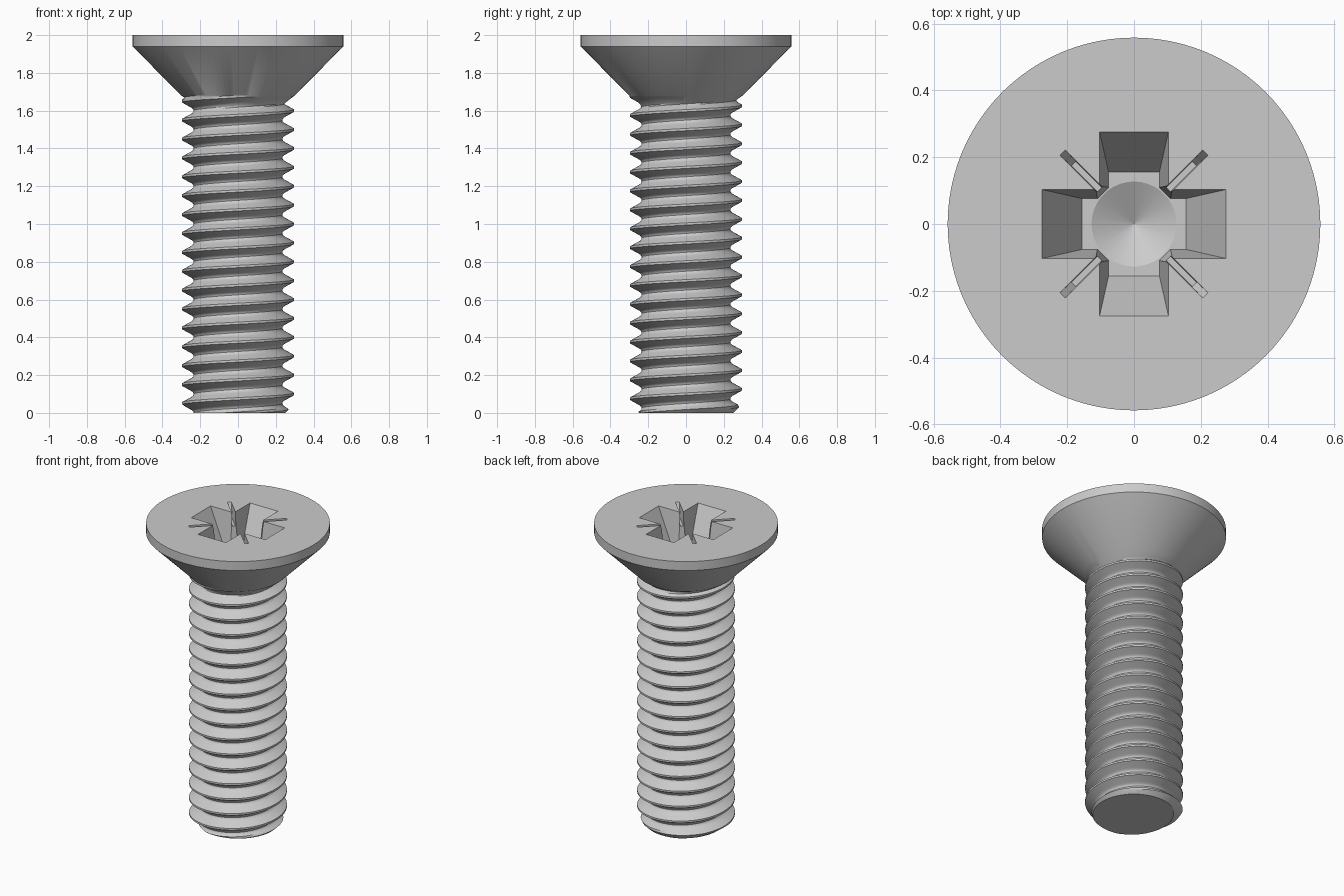
import bpy, bmesh, math
from mathutils import Matrix, Vector

if "Cube" in bpy.data.objects:
    bpy.data.objects.remove(bpy.data.objects["Cube"])

SEG, PITCH = 96, 0.1
NECK_Z, NECK_R, HEAD_R, RIM_Z, TOP = 1.68, 0.30, 0.558, 1.94, 2.0
FLOOR = 1.76
# one pitch of the thread profile: (height offset, radius)
PROFILE = [(-0.05, 0.235), (-0.043, 0.237), (-0.036, 0.243), (-0.03, 0.253), (-0.018, 0.275),
           (-0.006, 0.297), (0.006, 0.297), (0.018, 0.275), (0.03, 0.253), (0.036, 0.243), (0.043, 0.237)]


def limit_radius(r, z):
    """Chamfer the tip and flare the thread into the head."""
    r = min(r, 0.25 + z)
    t = max(0.0, min(1.0, (z - 1.615) / (NECK_Z - 1.615)))
    return max(r, 0.235 + (NECK_R - 0.235) * t ** 1.6) if z > 1.6 else r


def new_object(name, bm):
    bmesh.ops.recalc_face_normals(bm, faces=bm.faces)
    mesh = bpy.data.meshes.new(name)
    bm.to_mesh(mesh)
    bm.free()
    ob = bpy.data.objects.new(name, mesh)
    bpy.context.collection.objects.link(ob)
    return ob


# Threaded shaft: helical surface, trimmed flat at both ends
bm = bmesh.new()
cols = []
for i in range(-2 * SEG, 18 * SEG + 1):
    a = 2 * math.pi * i / SEG
    col = []
    for dz, r in PROFILE:
        z = PITCH * i / SEG + dz
        r = limit_radius(r, z)
        col.append(bm.verts.new((r * math.cos(a), r * math.sin(a), z)))
    cols.append(col)
P = len(PROFILE)
for i in range(len(cols) - 1 - SEG):
    for j in range(P):
        if j < P - 1:
            quad = (cols[i][j], cols[i + 1][j], cols[i + 1][j + 1], cols[i][j + 1])
        else:
            quad = (cols[i][j], cols[i + 1][j], cols[i + 1 + SEG][0], cols[i + SEG][0])
        bm.faces.new(quad)
for z, up in ((0, -1), (NECK_Z, 1)):
    bmesh.ops.bisect_plane(bm, geom=bm.verts[:] + bm.edges[:] + bm.faces[:], dist=1e-6,
                           plane_co=(0, 0, z), plane_no=(0, 0, up), clear_outer=True)
bmesh.ops.delete(bm, geom=[v for v in bm.verts if not v.link_faces], context='VERTS')
bmesh.ops.remove_doubles(bm, verts=bm.verts[:], dist=1e-4)

# Countersunk head: grown upward from the neck ring
ring = [e for e in bm.edges if e.is_boundary and e.verts[0].co.z > 1]


def set_ring(verts, r, z):
    for v in verts:
        d = Vector((v.co.x, v.co.y, 0)).normalized() * r
        v.co = (d.x, d.y, z)


set_ring({v for e in ring for v in e.verts}, NECK_R, NECK_Z)
for r, z in ((HEAD_R, RIM_Z), (HEAD_R, TOP)):
    geom = bmesh.ops.extrude_edge_only(bm, edges=ring)["geom"]
    set_ring([g for g in geom if isinstance(g, bmesh.types.BMVert)], r, z)
    ring = [g for g in geom if isinstance(g, bmesh.types.BMEdge) and g.is_boundary]
bmesh.ops.holes_fill(bm, edges=[e for e in bm.edges if e.is_boundary], sides=0)
screw = new_object("countersunk_screw", bm)


def frustum(name, low, high, z0, z1, turn=0.0, over=0.02):
    """Tapered cutter between two outlines, extended above z1."""
    k = 1 + over / (z1 - z0)
    bm = bmesh.new()
    rot = Matrix.Rotation(turn, 3, 'Z')
    a = [bm.verts.new(rot @ Vector((x, y, z0))) for x, y in low]
    b = [bm.verts.new(rot @ Vector((p[0] + (q[0] - p[0]) * k, p[1] + (q[1] - p[1]) * k, z1 + over)))
         for p, q in zip(low, high)]
    bm.faces.new(a)
    bm.faces.new(b)
    for i in range(len(a)):
        n = (i + 1) % len(a)
        bm.faces.new((a[i], a[n], b[n], b[i]))
    return new_object(name, bm)


def rect(x, y):
    return [(-x, -y), (x, -y), (x, y), (-x, y)]


def ngon(n, r, start=0.0):
    return [(r * math.cos(start + 2 * math.pi * i / n), r * math.sin(start + 2 * math.pi * i / n)) for i in range(n)]


# Cross recess: two wide slots, two thin diagonal slots, core and conical bottom
c = math.cos(math.pi / 8)
cutters = []
for k in range(2):
    cutters.append(frustum("cross_slot", rect(0.155, 0.076), rect(0.275, 0.103), FLOOR, TOP, k * math.pi / 2))
cutters.append(frustum("core", ngon(8, 0.131 / c, math.pi / 8), ngon(8, 0.154 / c, math.pi / 8), FLOOR, TOP))
for k in range(2):
    cutters.append(frustum("thin_slot", rect(0.256, 0.0095), rect(0.302, 0.0115), TOP - 0.09, TOP,
                           math.pi / 4 + k * math.pi / 2))
cutters.append(frustum("cone_bottom", ngon(64, 0.0005), ngon(64, 0.127), FLOOR - 0.067, FLOOR, 0, 0.001))

bpy.context.view_layer.objects.active = screw
for cut in cutters:
    mod = screw.modifiers.new("recess", 'BOOLEAN')
    mod.operation, mod.solver, mod.object = 'DIFFERENCE', 'EXACT', cut
    bpy.ops.object.modifier_apply(modifier=mod.name)
    bpy.data.objects.remove(cut)

bpy.ops.object.select_all(action='DESELECT')
screw.select_set(True)
bpy.ops.object.shade_smooth_by_angle(angle=math.radians(25))
